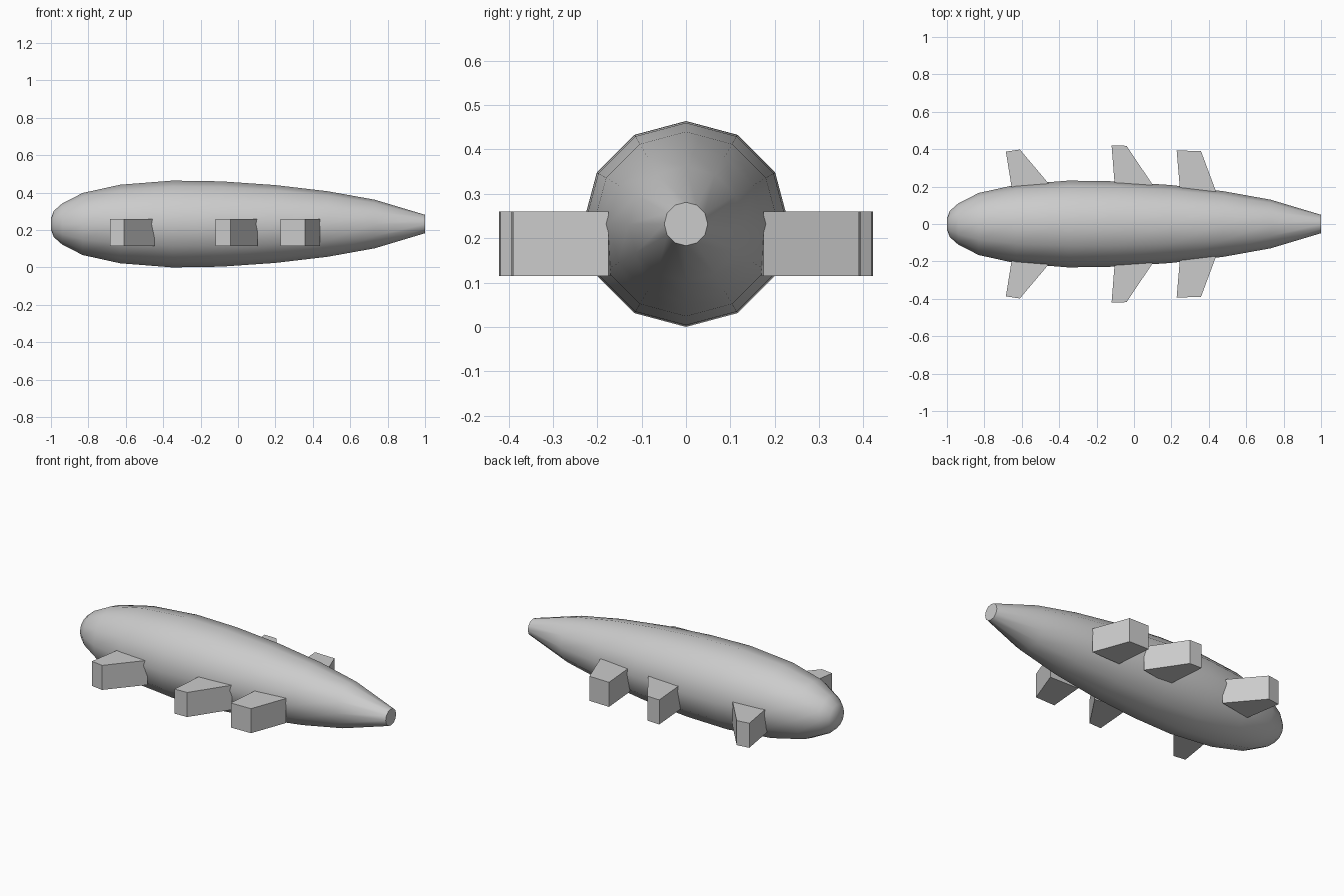
import bpy, bmesh, math

if "Cube" in bpy.data.objects:
    bpy.data.objects.remove(bpy.data.objects["Cube"])

CZ = 0.232   # height of the body axis
SIDES = 12

def make_object(name, bm):
    bmesh.ops.recalc_face_normals(bm, faces=bm.faces[:])
    mesh = bpy.data.meshes.new(name)
    bm.to_mesh(mesh)
    bm.free()
    obj = bpy.data.objects.new(name, mesh)
    bpy.context.collection.objects.link(obj)
    return obj

# Hull: profile (x, radius) revolved around the long axis
profile = [(-1.0, 0.03), (-0.985, 0.07), (-0.94, 0.11), (-0.83, 0.166),
           (-0.63, 0.21), (-0.35, 0.232), (-0.09, 0.228), (0.2, 0.208),
           (0.48, 0.175), (0.73, 0.13), (1.0, 0.049)]
bm = bmesh.new()
rings = []
for x, r in profile:
    rings.append([bm.verts.new((x, r * math.sin(2 * math.pi * i / SIDES),
                                CZ + r * math.cos(2 * math.pi * i / SIDES)))
                  for i in range(SIDES)])
for a, b in zip(rings, rings[1:]):
    for i in range(SIDES):
        j = (i + 1) % SIDES
        bm.faces.new((a[i], a[j], b[j], b[i])).smooth = True
bm.faces.new(rings[0]).smooth = True
bm.faces.new(rings[-1])
hull = make_object("hull", bm)
bpy.context.view_layer.objects.active = hull
hull.select_set(True)
bpy.ops.object.shade_smooth_by_angle(angle=math.radians(40))

# Fins: swept plan outlines extruded upwards, mirrored to both sides
def fin(name, outline, side, z0=0.115, z1=0.26):
    bm = bmesh.new()
    face = bm.faces.new([bm.verts.new((x, y * side, z0)) for x, y in outline])
    res = bmesh.ops.extrude_face_region(bm, geom=[face])
    for v in res["geom"]:
        if isinstance(v, bmesh.types.BMVert):
            v.co.z = z1
    return make_object(name, bm)

outlines = {
    "front_fin": [(-0.65, 0.17), (-0.685, 0.387), (-0.61, 0.398), (-0.447, 0.205)],
    "middle_fin": [(-0.10, 0.17), (-0.12, 0.421), (-0.04, 0.418), (0.103, 0.205)],
    "rear_fin": [(0.247, 0.17), (0.228, 0.393), (0.358, 0.39), (0.438, 0.175)],
}
for name, outline in outlines.items():
    for label, side in (("left", -1), ("right", 1)):
        fin(f"{name}_{label}", outline, side)
